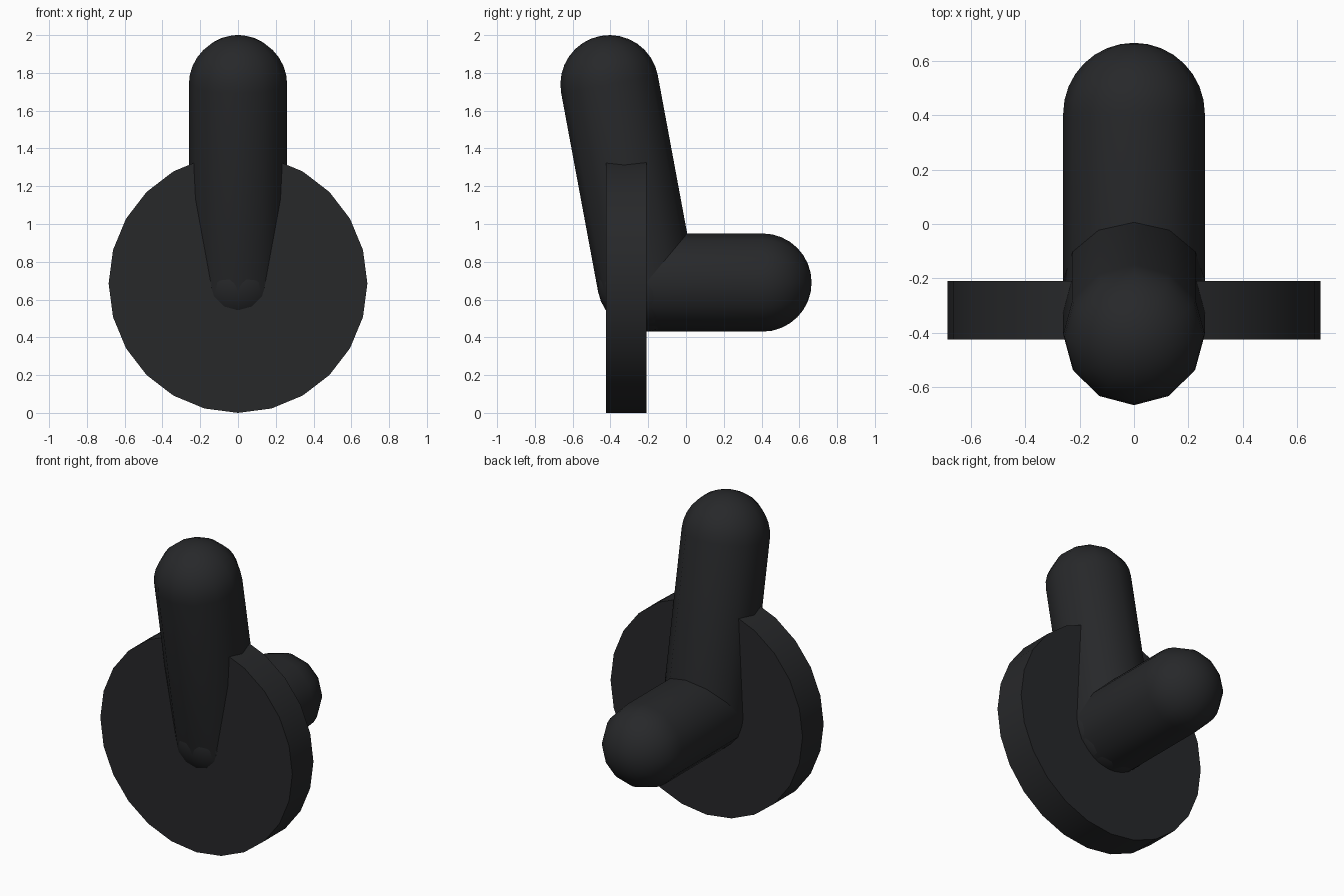
import bpy, bmesh
from math import sin, cos, pi, radians
from mathutils import Vector, Matrix

if "Cube" in bpy.data.objects:
    bpy.data.objects.remove(bpy.data.objects["Cube"])

black = bpy.data.materials.new("black_plastic")
black.diffuse_color = (0.02, 0.021, 0.023, 1)
black.use_nodes = True
black.node_tree.nodes["Principled BSDF"].inputs["Base Color"].default_value = black.diffuse_color


def finish(name, bm):
    bmesh.ops.recalc_face_normals(bm, faces=bm.faces)
    me = bpy.data.meshes.new(name)
    bm.to_mesh(me)
    bm.free()
    ob = bpy.data.objects.new(name, me)
    bpy.context.collection.objects.link(ob)
    me.materials.append(black)
    bpy.ops.object.select_all(action='DESELECT')
    ob.select_set(True)
    bpy.context.view_layer.objects.active = ob
    bpy.ops.object.shade_smooth_by_angle(angle=radians(40))
    return ob


def capsule(name, start, end, r, sides=12, steps=8):
    """Round-ended rod lying in the YZ plane."""
    a, b = Vector(start), Vector(end)
    w = (b - a).normalized()
    u = Vector((1, 0, 0))
    v = w.cross(u)
    bm = bmesh.new()
    stations = [(a, -pi / 2 * (1 - i / steps)) for i in range(1, steps + 1)]
    stations += [(b, pi / 2 * i / steps) for i in range(steps)]
    rings = []
    for c, t in stations:
        rings.append([bm.verts.new(c + w * r * sin(t) + r * cos(t) *
                      (u * cos(2 * pi * k / sides) + v * sin(2 * pi * k / sides)))
                      for k in range(sides)])
    tips = bm.verts.new(a - w * r), bm.verts.new(b + w * r)
    for k in range(sides):
        n = (k + 1) % sides
        for p, q in zip(rings, rings[1:]):
            bm.faces.new((p[k], p[n], q[n], q[k]))
        bm.faces.new((rings[0][n], rings[0][k], tips[0]))
        bm.faces.new((rings[-1][k], rings[-1][n], tips[1]))
    return finish(name, bm)


# Two rounded arms meeting at an elbow inside the disc
elbow = (0, -0.21, 0.69)
capsule("upright_arm", elbow, (0, -0.405, 1.74), 0.26)
capsule("level_arm", elbow, (0, 0.405, 0.69), 0.26)

# Upright round disc, 24 sides with a corner at the bottom
bm = bmesh.new()
bmesh.ops.create_cone(bm, cap_ends=True, segments=24, radius1=0.685,
                      radius2=0.685, depth=0.215,
                      matrix=Matrix.Translation((0, -0.317, 0.685)) @ Matrix.Rotation(pi / 2, 4, 'X'))
finish("disc", bm)
